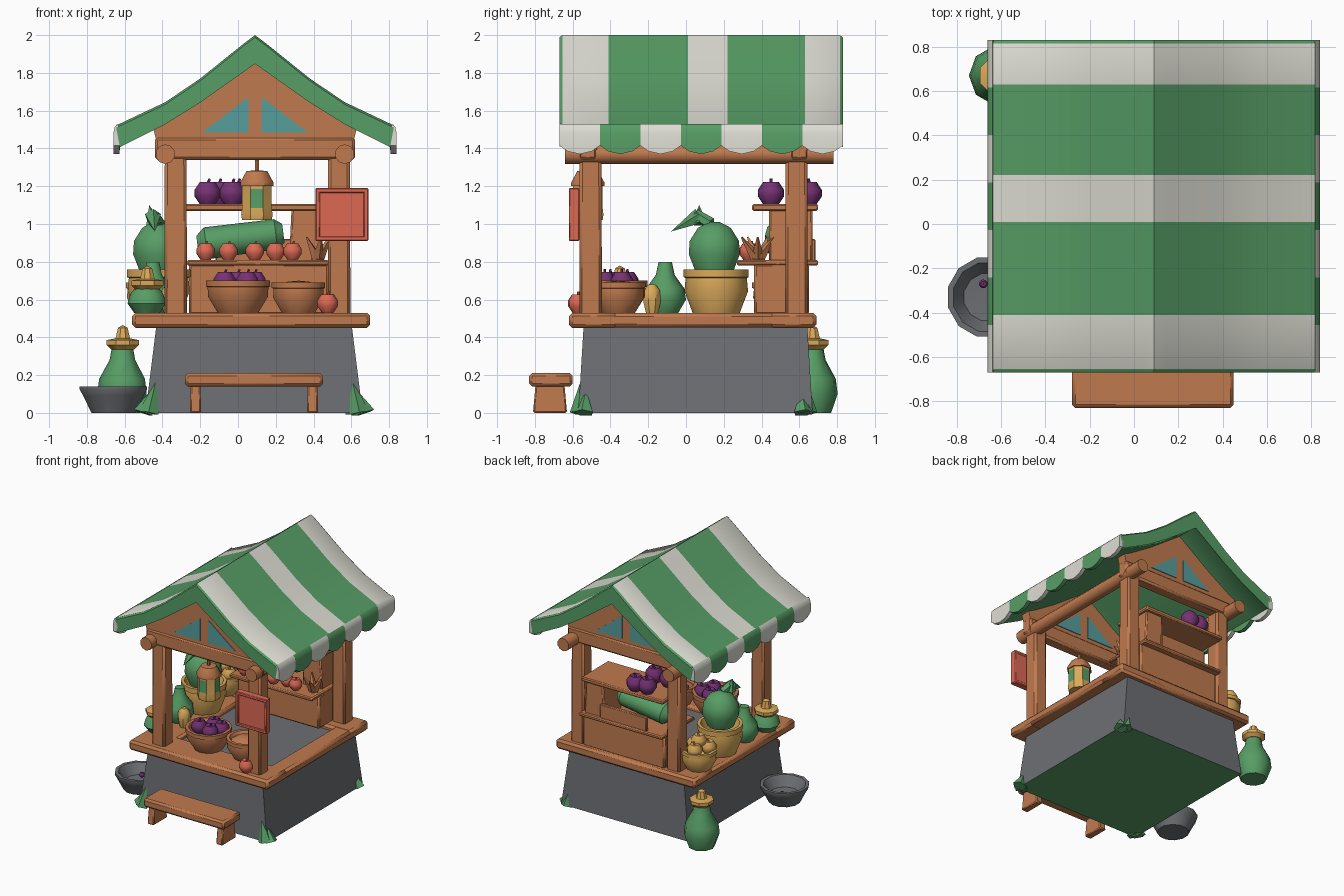
import bpy, bmesh, math
from mathutils import Vector, Matrix

if "Cube" in bpy.data.objects:
    bpy.data.objects.remove(bpy.data.objects["Cube"])

def material(name, *rgb):
    m = bpy.data.materials.new(name)
    m.diffuse_color = [((c / 255 + 0.055) / 1.055) ** 2.4 for c in rgb] + [1]
    m.use_nodes = True
    m.node_tree.nodes["Principled BSDF"].inputs["Base Color"].default_value = m.diffuse_color
    return m

GREEN = material("leaf green", 87, 157, 101)
WHITE = material("cream white", 221, 221, 211)
WOOD = material("warm wood", 192, 122, 78)
GREY = material("stone grey", 108, 111, 115)
YELLOW = material("straw yellow", 219, 170, 90)
PURPLE = material("plum purple", 118, 50, 116)
RED = material("apple red", 221, 105, 84)
TEAL = material("window teal", 86, 158, 156)
CX = 0.09                    # stall centre line

def finish(name, bm, *mats):
    bmesh.ops.recalc_face_normals(bm, faces=bm.faces)
    me = bpy.data.meshes.new(name)
    bm.to_mesh(me)
    bm.free()
    for m in mats:
        me.materials.append(m)
    ob = bpy.data.objects.new(name, me)
    bpy.context.collection.objects.link(ob)
    return ob

def paint(ob, mat, rule):
    ob.data.materials.append(mat)
    for p in ob.data.polygons:
        if rule(p.center, p.normal):
            p.material_index = len(ob.data.materials) - 1

def box(name, x, y, z, mat, bevel=0.012, taper=(1, 1)):
    bm = bmesh.new()
    bmesh.ops.create_cube(bm, size=1)
    for v in bm.verts:
        t = taper if v.co.z > 0 else (1, 1)
        v.co = (sum(x) / 2 + v.co.x * (x[1] - x[0]) * t[0],
                sum(y) / 2 + v.co.y * (y[1] - y[0]) * t[1],
                z[0] if v.co.z < 0 else z[1])
    if bevel:
        bmesh.ops.bevel(bm, geom=bm.edges[:], offset=bevel, segments=1, affect='EDGES')
    return finish(name, bm, mat)

def rod(name, p0, p1, r0, r1, mat, n=8):
    p0, p1 = Vector(p0), Vector(p1)
    d = p1 - p0
    mx = Matrix.Translation((p0 + p1) / 2) @ d.to_track_quat('Z', 'Y').to_matrix().to_4x4()
    bm = bmesh.new()
    bmesh.ops.create_cone(bm, cap_ends=True, segments=n, radius1=r0, radius2=r1, depth=d.length, matrix=mx)
    return finish(name, bm, mat)

def lathe(name, c, prof, mat, n=10):
    bm = bmesh.new()
    rings = []
    for r, z in prof:
        k = n if r > 0 else 1
        rings.append([bm.verts.new((c[0] + r * math.cos(math.tau * (i + .5) / n),
                                    c[1] + r * math.sin(math.tau * (i + .5) / n), c[2] + z)) for i in range(k)])
    for a, b in zip(rings, rings[1:]):
        for i in range(n):
            q = [a[i % len(a)], a[(i + 1) % len(a)], b[(i + 1) % len(b)], b[i % len(b)]]
            bm.faces.new(list(dict.fromkeys(q)))
    return finish(name, bm, mat)

def loft(name, loops, mat):
    bm = bmesh.new()
    rings = [[bm.verts.new(p) for p in lp] for lp in loops]
    bm.faces.new(rings[0])
    bm.faces.new(rings[-1])
    for a, b in zip(rings, rings[1:]):
        for i in range(len(a)):
            j = (i + 1) % len(a)
            bm.faces.new((a[i], a[j], b[j], b[i]))
    return finish(name, bm, mat)

def prism(name, poly, y0, y1, mat):
    return loft(name, [[(x, y, z) for x, z in poly] for y in (y0, y1)], mat)

def fruit(name, x, y, z, r, mat, stem=WOOD):
    lathe(name, (x, y, z), [(0, .1 * r), (.55 * r, 0), (r, .65 * r), (r, 1.15 * r),
                            (.6 * r, 1.75 * r), (0, 1.6 * r)], mat, 9)
    rod(name + "_stem", (x, y, z + 1.5 * r), (x + .15 * r, y, z + 2.0 * r), .16 * r, .1 * r, stem, 5)

def bowl(name, c, r0, r1, h, mat, n=14, rim=.025):
    lathe(name, c, [(0, 0), (r0, 0), ((r0 + r1) / 2 + .02, h * .5), (r1 - .01, h * .8), (r1, h * .82), (r1, h),
                    (r1 - rim, h), (r0 * .8, h * .45), (0, h * .4)], mat, n)

# stone base with green underside, wooden counter rim around a stone floor
base = box("stone_base", (-.49, .66), (-.57, .67), (0, .46), GREY, 0, (.9, .955))
paint(base, GREEN, lambda c, n: n.z < -.9)
box("stone_floor", (-.42, .6), (-.5, .55), (.44, .495), GREY, 0)
box("counter_front", (-.56, .70), (-.62, -.36), (.45, .53), WOOD, .018)
box("counter_back", (-.56, .70), (.44, .69), (.45, .53), WOOD, .018)
box("counter_left", (-.56, -.28), (-.6, .67), (.452, .528), WOOD, .018)
box("counter_right", (.55, .70), (-.6, .67), (.452, .528), WOOD, .018)

# posts and roof beams
for sx, px in (("left", -.33), ("right", .535)):
    for sy, py in (("front", -.505), ("back", .585)):
        box(f"{sy}_{sx}_post", (px - .06, px + .06), (py - .06, py + .06), (.5, 1.38), WOOD, .015, (.96, .96))
for s in (-1, 1):
    x = CX + s * .475
    rod("side_beam", (x, -.64, 1.37), (x, .78, 1.37), .052, .052, WOOD, 10)

# gables with window panes
for nm, y in (("front", -.52), ("back", .6)):
    box(nm + "_cross_beam", (-.44, .62), (y - .05, y + .05), (1.34, 1.46), WOOD, .015)
    prism(nm + "_gable", [(CX - .52, 1.43), (CX + .52, 1.43), (CX + .54, 1.51), (CX + .29, 1.665),
                          (CX, 1.87), (CX - .29, 1.665), (CX - .54, 1.51)], y - .04, y + .04, WOOD)
    for s in (-1, 1):
        for d in (-1, 1):
            pane = [(CX + s * a, z) for a, z in ((.035, 1.485), (.28, 1.485), (.2, 1.545), (.045, 1.665), (.035, 1.665))]
            prism(nm + "_window_pane", pane, y + d * .039, y + d * .046, TEAL)

# striped canopy roof: one profile swept through the stripe boundaries
top = [(0, 2.0), (.06, 1.955), (.29, 1.77), (.475, 1.645), (.735, 1.522)]
low = [(.715, 1.42), (.475, 1.54), (.29, 1.655), (0, 1.86)]
half = top + low
loop = [(CX + a, z) for a, z in half] + [(CX - a, z) for a, z in reversed(half[1:-1])]
ys = [-.67, -.655, -.41, .01, .22, .63, .815, .83]
roof = loft("canopy_roof", [[(x, y, z - (.012 if y in (ys[0], ys[-1]) else 0)) for x, z in loop]
                            for y in ys], GREEN)
paint(roof, WHITE, lambda c, n: n.z > .2 and (-.65 < c.y < -.41 or .01 < c.y < .22 or .63 < c.y < .815))

# scalloped valance hanging from both eaves
W = 1.5 / 7
for s in (-1, 1):
    for k in range(7):
        loops = []
        for t, b in ((0, 1.415), (.2, 1.385), (.5, 1.37), (.8, 1.385), (1, 1.415)):
            sec = [(.728, 1.53), (.742, 1.515), (.75, 1.48), (.75, b), (.718, b), (.71, 1.46), (.715, 1.5)]
            loops.append([(CX + s * dx, -.67 + W * (k + t), z) for dx, z in sec])
        loft("valance_scallop", loops, GREEN if k % 2 else WHITE)

# back cabinet and shelves
box("cabinet", (-.26, .48), (.36, .65), (.52, .79), WOOD)
box("lower_shelf", (-.27, .48), (.27, .70), (.78, .81), WOOD, .008)
box("shelf_support", (.27, .45), (.44, .67), (.8, 1.08), WOOD, .01, (.85, 1))
box("shelf_back_board", (-.12, .3), (.655, .685), (.8, .92), WOOD, .006)
box("upper_shelf", (-.28, .46), (.35, .70), (1.07, 1.105), WOOD, .008)

# shelf goods
melon = ((-.215, .045), (-.17, .085), (.2, .08), (.24, .05))
for (x0, r0), (x1, r1) in zip(melon, melon[1:]):
    rod("long_melon", (x0, .5, .92 + .13 * x0), (x1, .5, .92 + .13 * x1), r0, r1, GREEN, 12)
for i, x in enumerate((-.17, -.05, .09, .2, .29)):
    fruit("apple", x, .33 + .02 * (i % 2), .81, .05, RED)
for x, y in ((-.16, .45), (-.03, .45), (-.1, .64), (.0, .65)):
    fruit("plum", x, y, 1.1, .07, PURPLE, PURPLE)
for a in range(5):
    t = math.tau * a / 5
    rod("dried_husk", (.42, .38, .81), (.42 + .07 * math.cos(t), .38 + .09 * math.sin(t), .93), .035, .005, WOOD, 4)

# front counter bowls and apple
bowl("plum_bowl", (0, -.38, .53), .11, .175, .17, WOOD)
for x, y in ((-.07, -.4), (.05, -.43), (.0, -.31), (.09, -.34)):
    fruit("bowl_plum", x, y, .64, .06, PURPLE, PURPLE)
bowl("small_bowl", (.32, -.36, .53), .09, .145, .16, WOOD)
lathe("small_bowl_filling", (.32, -.36, .62), [(.12, 0), (.12, .04), (.06, .075), (0, .08)], WOOD, 10)
fruit("counter_apple", .475, -.57, .53, .056, RED)

# left counter: potted melon, gourds, fruit basket
bowl("melon_pot", (-.42, .16, .53), .125, .172, .23, YELLOW, 14)
lathe("round_melon", (-.42, .15, .7), [(0, 0), (.1, .04), (.14, .14), (.135, .21), (.09, .28), (.03, .31), (0, .31)], GREEN, 12)
rod("melon_stem", (-.42, .13, 1.0), (-.45, .05, 1.05), .035, .03, GREEN, 6)
rod("melon_leaf", (-.45, .07, 1.04), (-.44, -.08, .96), .045, .0, GREEN, 5)
rod("melon_leaf", (-.45, .07, 1.0), (-.47, .07, 1.1), .045, .0, GREEN, 5)
lathe("pear_gourd", (-.45, -.11, .53), [(0, 0), (.07, 0), (.11, .07), (.1, .13), (.05, .2), (.035, .27), (0, .27)], GREEN, 10)
lathe("small_squash", (-.36, -.18, .53), [(0, 0), (.035, 0), (.05, .06), (.045, .12), (.02, .15), (0, .15)], YELLOW, 8)

def crowned_gourd(name, c, prof, r, z):
    lathe(name, c, prof, GREEN, 9)
    lathe(name + "_crown", c, [(0, z), (r * .7, z), (r, z + .025), (r, z + .05), (r * .45, z + .06),
                               (r * .3, z + .115), (0, z + .13)], YELLOW, 8)

crowned_gourd("counter_gourd", (-.48, -.35, .53), [(0, 0), (.07, 0), (.105, .05), (.09, .1), (.05, .15), (0, .15)], .092, .12)
crowned_gourd("ground_gourd", (-.61, .67, 0), [(0, 0), (.1, 0), (.135, .1), (.125, .18), (.07, .28), (.055, .36), (0, .36)], .092, .335)
bowl("fruit_basket", (-.46, .49, .53), .09, .14, .16, YELLOW, 10)
for x, y, z in ((-.52, .45, .65), (-.4, .46, .65), (-.47, .56, .65), (-.46, .49, .7)):
    fruit("basket_fruit", x, y, z, .058, YELLOW, YELLOW)

# hanging lantern with green panels on alternate sides
L = (.1, -.52, 0)
lantern = lathe("lantern", L, [(0, 1.02), (.085, 1.02), (.09, 1.05), (.085, 1.085), (.085, 1.185), (.085, 1.21), (0, 1.21)], YELLOW, 8)
paint(lantern, GREEN, lambda c, n: 1.1 < c.z < 1.17 and round(math.atan2(c.y - L[1], c.x - L[0]) / (math.pi / 4)) % 2 == 0)
lathe("lantern_cap", L, [(0, 1.2), (.095, 1.2), (.095, 1.22), (.06, 1.28), (0, 1.285)], WOOD, 8)
rod("lantern_hook", (.1, -.52, 1.27), (.1, -.52, 1.36), .012, .012, WOOD, 6)

# red notice board
box("sign_board", (.42, .68), (-.61, -.57), (.92, 1.18), RED, .006)
for z in (.91, 1.165):
    box("sign_frame_rail", (.41, .69), (-.62, -.565), (z, z + .025), RED, .005)
for x in (.41, .665):
    box("sign_frame_stile", (x, x + .025), (-.62, -.565), (.915, 1.185), RED, .005)

# bench, ground bowl and corner leaves
box("bench_seat", (-.28, .45), (-.83, -.60), (.14, .21), WOOD, .015)
for x in (-.225, .395):
    box("bench_leg", (x - .03, x + .03), (-.81, -.63), (0, .15), WOOD, .008, (.85, .85))
lathe("ground_bowl", (-.66, -.33, 0), [(0, 0), (.12, 0), (.165, .09), (.185, .125), (.185, .14), (.16, .14),
                                       (.11, .06), (0, .05)], GREY, 12)
fruit("dropped_plum", -.68, -.27, .065, .02, PURPLE, PURPLE)
for x, y in ((.64, -.56), (-.47, -.56), (.62, .64)):
    sx, sy = (1 if x > 0 else -1), (1 if y > 0 else -1)
    for dx, dy, h in ((0, 0, .19), (.03, -.02, .12)):
        bx, by = x + dx * sx, y + dy * sy
        rod("corner_leaf", (bx, by, 0), (bx - .04 * sx, by - .01 * sy, h), .055, 0, GREEN, 5)

bpy.ops.object.select_all(action='SELECT')
bpy.context.view_layer.objects.active = roof
bpy.ops.object.shade_smooth_by_angle(angle=math.radians(40))
